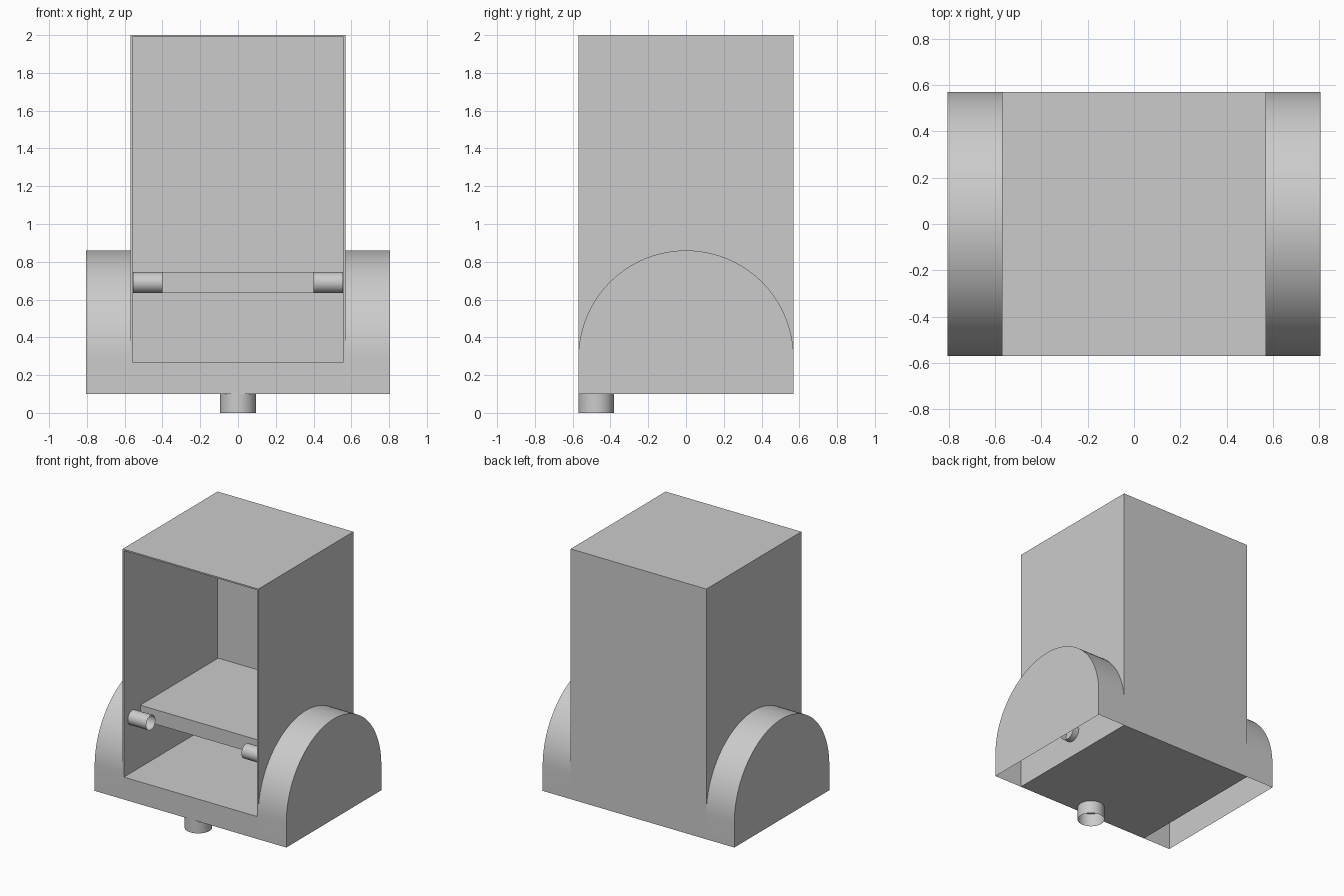
import bpy
import bmesh
import math
from mathutils import Matrix, Vector

cube = bpy.data.objects.get("Cube")
if cube:
    bpy.data.objects.remove(cube, do_unlink=True)

# Single plain colour
grey = bpy.data.materials.new("light_grey")
colour = (0.6, 0.6, 0.6, 1.0)
grey.use_nodes = True
grey.diffuse_color = colour
grey.node_tree.nodes["Principled BSDF"].inputs["Base Color"].default_value = colour

HALF = 0.57      # half width and depth of the cabinet
BASE = 0.10      # underside height
WALL = 0.015
ARCH = 0.29      # centre height of the wheel cover arches


def finish(name, bm, smooth=False):
    bmesh.ops.recalc_face_normals(bm, faces=bm.faces[:])
    mesh = bpy.data.meshes.new(name)
    bm.to_mesh(mesh)
    bm.free()
    mesh.materials.append(grey)
    obj = bpy.data.objects.new(name, mesh)
    bpy.context.collection.objects.link(obj)
    if smooth:
        bpy.ops.object.select_all(action="DESELECT")
        obj.select_set(True)
        bpy.context.view_layer.objects.active = obj
        bpy.ops.object.shade_smooth_by_angle(angle=math.radians(30))
    return obj


def box_mesh(low, high):
    low, high = Vector(low), Vector(high)
    bm = bmesh.new()
    bmesh.ops.create_cube(
        bm, size=1,
        matrix=Matrix.Translation((low + high) / 2) @ Matrix.Diagonal((*(high - low), 1)))
    return bm


def tube(name, centre, radius, length, axis):
    # Thin open-ended sleeve along x or z
    bm = bmesh.new()
    turn = Matrix.Rotation(math.pi / 2, 4, "Y") if axis == "x" else Matrix()
    bmesh.ops.create_cone(bm, cap_ends=False, segments=32, radius1=radius, radius2=radius,
                          depth=length, matrix=Matrix.Translation(centre) @ turn)
    return finish(name, bm, smooth=True)


def wheel_cover(name, side):
    # Hollow arched shell, open underneath and towards the cabinet
    profile = [(HALF, BASE)]
    steps = 48
    for i in range(steps + 1):
        a = math.pi * i / steps
        profile.append((HALF * math.cos(a), ARCH + HALF * math.sin(a)))
    profile.append((-HALF, BASE))
    bm = bmesh.new()
    inner = [bm.verts.new((side * HALF, y, z)) for y, z in profile]
    outer = [bm.verts.new((side * 0.805, y, z)) for y, z in profile]
    for i in range(len(profile) - 1):
        bm.faces.new((inner[i], inner[i + 1], outer[i + 1], outer[i]))
    bm.faces.new(outer)
    return finish(name, bm, smooth=True)


# Cabinet: box with an open-fronted cavity and a raised floor
bm = box_mesh((-HALF, -HALF, BASE), (HALF, HALF, 2))
front = min(bm.faces, key=lambda f: f.calc_center_median().y)
bmesh.ops.inset_region(bm, faces=[front], thickness=WALL)
for v in front.verts:
    if v.co.z < 1:
        v.co.z = 0.27
pushed = bmesh.ops.extrude_face_region(bm, geom=[front])["geom"]
for v in pushed:
    if isinstance(v, bmesh.types.BMVert):
        v.co.y = HALF - WALL
if front.is_valid:
    bmesh.ops.delete(bm, geom=[front], context="FACES_ONLY")
finish("cabinet", bm)

# Shelf set back from the opening
inside = HALF - WALL
finish("shelf", box_mesh((-inside, -0.38, 0.635), (inside, inside, 0.745)))

# Paired parts on both sides
for label, side in (("left", 1), ("right", -1)):
    wheel_cover(label + "_wheel_cover", side)
    tube(label + "_shelf_peg", (side * 0.4775, -0.475, 0.69), 0.055, 0.155, "x")
    tube(label + "_axle_stub", (side * 0.595, 0, ARCH), 0.07, 0.05, "x")

# Front foot under the base
tube("front_foot", (0, -0.475, BASE / 2), 0.095, BASE, "z")
